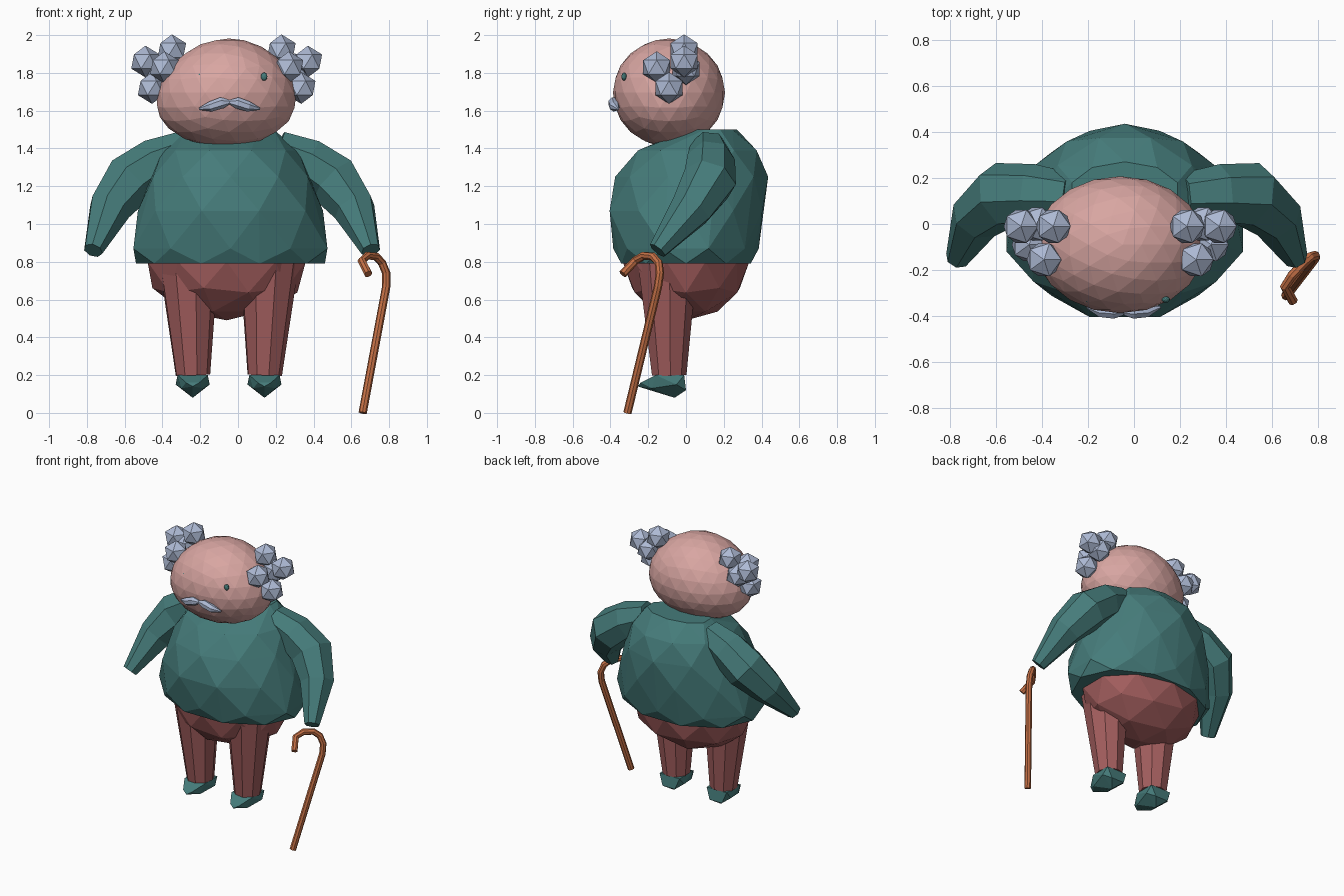
import bpy, bmesh, math
from mathutils import Vector

if "Cube" in bpy.data.objects:
    bpy.data.objects.remove(bpy.data.objects["Cube"])


def material(name, rgb):
    m = bpy.data.materials.new(name)
    m.diffuse_color = (*rgb, 1)
    m.use_nodes = True
    m.node_tree.nodes["Principled BSDF"].inputs["Base Color"].default_value = m.diffuse_color
    return m


TEAL = material("teal_cloth", (0.06, 0.2, 0.195))
RED = material("dusty_red", (0.36, 0.11, 0.11))
SKIN = material("skin_pink", (0.69, 0.38, 0.36))
GREY = material("blue_grey_hair", (0.42, 0.49, 0.66))
WOOD = material("orange_wood", (0.55, 0.16, 0.06))


def finish(name, bm, mat):
    bmesh.ops.recalc_face_normals(bm, faces=bm.faces[:])
    me = bpy.data.meshes.new(name)
    bm.to_mesh(me)
    bm.free()
    me.materials.append(mat)
    ob = bpy.data.objects.new(name, me)
    bpy.context.collection.objects.link(ob)
    return ob


def ball(name, mat, centre, radii, sub, shape=None):
    """Faceted ellipsoid; shape may warp the unit sphere first."""
    bm = bmesh.new()
    bmesh.ops.create_icosphere(bm, subdivisions=sub, radius=1)
    for v in bm.verts:
        p = shape(v.co.copy()) if shape else v.co
        v.co = [c + r * q for c, r, q in zip(centre, radii, p)]
    return finish(name, bm, mat)


def hull(name, mat, points):
    """Convex faceted solid around the points."""
    bm = bmesh.new()
    for p in points:
        bm.verts.new(p)
    bmesh.ops.convex_hull(bm, input=bm.verts[:])
    bmesh.ops.delete(bm, geom=[v for v in bm.verts if not v.link_faces], context='VERTS')
    return finish(name, bm, mat)


def tube(name, mat, path, sides):
    """Closed tube along (x, y, z, radius) stations."""
    bm = bmesh.new()
    pts = [Vector(p[:3]) for p in path]
    u = Vector((0.1, 1, 0.05))
    rings = []
    for i, p in enumerate(pts):
        t = (pts[min(i + 1, len(pts) - 1)] - pts[max(i - 1, 0)]).normalized()
        u = (u - t * u.dot(t)).normalized()
        w = t.cross(u)
        ring = []
        for k in range(sides):
            a = 2 * math.pi * k / sides
            ring.append(bm.verts.new(p + path[i][3] * (u * math.cos(a) + w * math.sin(a))))
        rings.append(ring)
    for a, b in zip(rings, rings[1:]):
        for k in range(sides):
            n = (k + 1) % sides
            bm.faces.new((a[k], a[n], b[n], b[k]))
    bm.faces.new(rings[0])
    bm.faces.new(rings[-1])
    return finish(name, bm, mat)


# Head: sphere that is wider towards the jaw
def jaw(p):
    p.x = p.x * (1 - 0.12 * p.z) + 0.03 * p.z
    return p


ball("head", SKIN, (-0.06, -0.09, 1.695), (0.37, 0.297, 0.287), 3, jaw)

# Jumper: staggered rings of z, centre y, half width, half depth
jumper = [(0.79, 0.00, 0.50, 0.36), (0.87, 0.00, 0.54, 0.385), (1.07, 0.00, 0.49, 0.425),
          (1.25, 0.03, 0.43, 0.405), (1.39, 0.06, 0.36, 0.33), (1.50, 0.14, 0.24, 0.13)]
points = []
for k, (z, cy, rx, ry) in enumerate(jumper):
    for i in range(10):
        a = 2 * math.pi * (i + 0.5 * (k % 2)) / 10
        points.append((-0.04 + rx * math.cos(a), cy + ry * math.sin(a), z))
hull("jumper_body", TEAL, points)

# Trouser seat
ball("trouser_seat", RED, (-0.06, 0.0, 0.8), (0.44, 0.335, 0.31), 2)

# Paired parts
arm = [(0.24, 0.12, 1.40, 0.10), (0.40, 0.13, 1.33, 0.13), (0.54, 0.125, 1.23, 0.145),
       (0.65, 0.03, 1.08, 0.115), (0.735, -0.15, 0.86, 0.052)]
curls = [(0.29, -0.01, 1.92), (0.43, -0.01, 1.86), (0.36, 0.0, 1.82),
         (0.33, -0.155, 1.83), (0.395, -0.09, 1.72)]
lobe = [(0.0, -0.385, 1.645, 0.012), (0.04, -0.382, 1.642, 0.031),
        (0.10, -0.378, 1.622, 0.028), (0.16, -0.36, 1.61, 0.006)]
shoe = [(0.08, -0.01, 0.2), (0.08, -0.16, 0.2), (0.09, -0.05, 0.15), (0.06, -0.18, 0.13),
        (0.035, -0.24, 0.16), (0.0, -0.255, 0.14), (0.0, -0.06, 0.08), (0.05, 0.0, 0.12)]
for side, s in (("left", -1), ("right", 1)):
    # Sleeve
    tube(side + "_arm", TEAL, [(-0.032 + s * x, y, z, r) for x, y, z, r in arm], 7)
    # Hair tufts
    for i, (x, y, z) in enumerate(curls):
        ball(f"{side}_hair_tuft_{i + 1}", GREY, (-0.06 + s * x, y, z), (0.084,) * 3, 1)
    # Moustache half and eye
    tube(side + "_moustache", GREY, [(-0.045 + s * x, y, z, r) for x, y, z, r in lobe], 7)
    ball(side + "_eye", TEAL, (-0.03 + s * 0.168, -0.328, 1.78), (0.018, 0.014, 0.022), 2)
    # Trouser leg and shoe
    lx = -0.05 + s * 0.19
    tube(side + "_leg", RED, [(lx + s * 0.025, -0.1, 0.84, 0.165), (lx, -0.09, 0.2, 0.093)], 9)
    hull(side + "_shoe", TEAL, [(lx + m * x, y, z) for x, y, z in shoe for m in (-1, 1)])

# Walking cane with hooked handle
cane = [(0.66, -0.31, 0.0), (0.785, -0.148, 0.67), (0.785, -0.138, 0.74), (0.762, -0.145, 0.795),
        (0.73, -0.175, 0.828), (0.685, -0.225, 0.832), (0.655, -0.27, 0.805), (0.69, -0.335, 0.735)]
tube("walking_cane", WOOD, [(*p, 0.022) for p in cane], 8)
